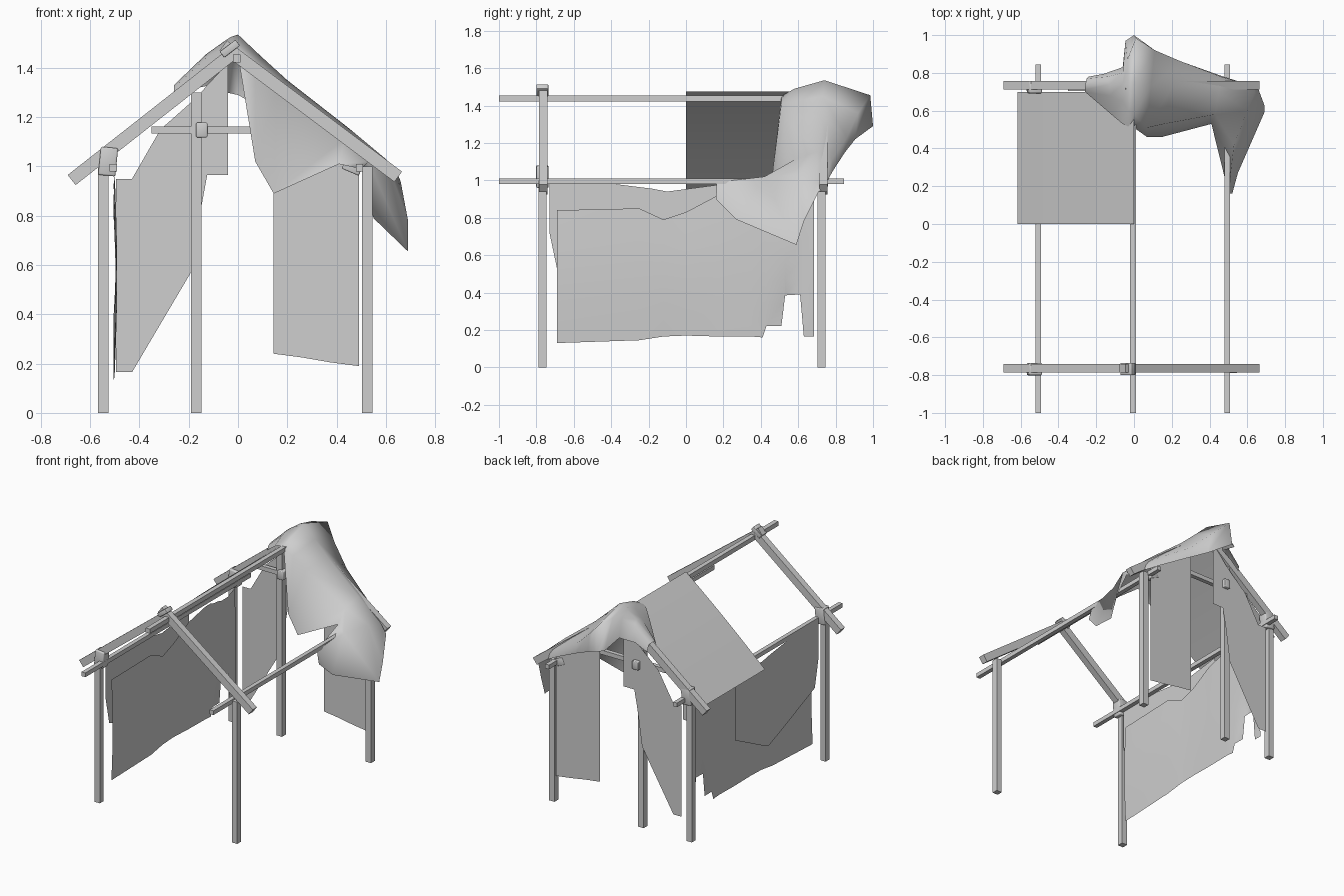
import bpy
import math
from mathutils import Vector

default = bpy.data.objects.get("Cube")
if default:
    bpy.data.objects.remove(default, do_unlink=True)

grey = bpy.data.materials.new("weathered_grey")
grey.use_nodes = True
colour = (0.62, 0.62, 0.62, 1)
grey.diffuse_color = colour
grey.node_tree.nodes["Principled BSDF"].inputs["Base Color"].default_value = colour


def make_object(name, verts, faces, smooth=False):
    mesh = bpy.data.meshes.new(name)
    mesh.from_pydata([tuple(v) for v in verts], [], faces)
    mesh.materials.append(grey)
    for poly in mesh.polygons:
        poly.use_smooth = smooth
    obj = bpy.data.objects.new(name, mesh)
    bpy.context.collection.objects.link(obj)
    return obj


def beam(name, start, end, width, depth=None):
    """Square timber running between two points."""
    start, end = Vector(start), Vector(end)
    turn = (end - start).to_track_quat('Z', 'Y')
    a, b = width / 2, (depth or width) / 2
    ring = [(-a, -b, 0), (a, -b, 0), (a, b, 0), (-a, b, 0)]
    verts = [p + turn @ Vector(c) for p in (start, end) for c in ring]
    faces = [(3, 2, 1, 0), (4, 5, 6, 7)]
    faces += [(i, (i + 1) % 4, 4 + (i + 1) % 4, 4 + i) for i in range(4)]
    return make_object(name, verts, faces)


def lashing(name, centre, size, tilt=0):
    """Rounded binding around a joint."""
    x, y, z = (s / 2 for s in size)
    obj = beam(name, (0, 0, -z), (0, 0, z), x * 2, y * 2)
    obj.location = centre
    obj.rotation_euler.y = tilt
    bevel = obj.modifiers.new("rounding", 'BEVEL')
    bevel.width = min(x, y, z) * 0.2
    bevel.segments = 2
    for poly in obj.data.polygons:
        poly.use_smooth = True
    return obj


def sheet(name, rows):
    """Smooth cloth lofted through rows of equal length."""
    n = len(rows[0])
    verts = [p for row in rows for p in row]
    faces = [(i * n + j, i * n + j + 1, (i + 1) * n + j + 1, (i + 1) * n + j)
             for i in range(len(rows) - 1) for j in range(n - 1)]
    return make_object(name, verts, faces, True)


def hanging(name, stations, place, steps=6):
    """Cloth panel; each station gives position, lower hem and upper hem."""
    rows = []
    for u, low, high in stations:
        rows.append([place(u, low + (high - low) * k / steps, k / steps)
                     for k in range(steps + 1)])
    return sheet(name, rows)


FRONT, BACK = -0.768, 0.725

# Upright posts
beam("front_right_post", (-0.547, FRONT, 0), (-0.547, FRONT, 1.0), 0.042)
beam("front_left_post", (0.525, FRONT, 0), (0.525, FRONT, 1.0), 0.042)
beam("back_right_post", (-0.547, BACK, 0), (-0.547, BACK, 1.0), 0.042)
beam("back_left_post", (0.525, BACK, 0), (0.525, BACK, 1.0), 0.042)
beam("back_middle_post", (-0.17, BACK, 0), (-0.17, BACK, 1.3), 0.042)

# Long roof timbers
beam("ridge_beam", (-0.005, -1, 1.438), (-0.005, 0.845, 1.438), 0.032)
for side, x in (("right", -0.507), ("left", 0.493)):
    beam(side + "_eave_beam", (x, -1, 0.995), (x, 0.845, 0.995), 0.03)

# Crossed rafters at both ends, and the rear tie beam
for end, y in (("front", FRONT + 0.005), ("back", 0.735)):
    beam(end + "_right_rafter", (-0.675, y, 0.945), (0, y, 1.475), 0.045, 0.052)
    beam(end + "_left_rafter", (0.65, y, 0.958), (-0.06, y, 1.49), 0.045, 0.052)
beam("back_tie_beam", (-0.35, 0.72, 1.148), (0.36, 0.72, 1.148), 0.03)

# Bindings at the joints
lashing("front_corner_lashing", (-0.527, FRONT, 1.02), (0.07, 0.066, 0.115), 0.1)
lashing("back_corner_lashing", (-0.527, BACK, 1.02), (0.07, 0.066, 0.115), 0.1)
lashing("ridge_lashing", (-0.033, FRONT, 1.478), (0.08, 0.064, 0.03), -0.65)
lashing("back_left_lashing", (0.465, BACK, 1.0), (0.075, 0.06, 0.05), 0.4)
lashing("tie_lashing", (-0.147, 0.73, 1.148), (0.046, 0.1, 0.06))

# Roof cloth over one slope, with a slight sag
roof_rows = []
for i in range(9):
    t = i / 8
    x = -0.617 * t
    sag = 0.01 * math.sin(math.pi * t)
    roof_rows.append([(x, 0.7 * k / 4, 1.475 - 0.525 * t + sag) for k in range(5)])
sheet("roof_cloth", roof_rows)

# Torn side wall cloth
wall = [(-0.69, 0.13, 0.84), (-0.25, 0.145, 0.85), (-0.12, 0.165, 0.79),
        (0, 0.17, 0.83), (0.17, 0.165, 0.92), (0.35, 0.165, 0.96),
        (0.41, 0.16, 0.96), (0.43, 0.22, 0.95), (0.51, 0.22, 0.94),
        (0.53, 0.385, 0.93), (0.61, 0.39, 0.93), (0.63, 0.165, 0.94),
        (0.685, 0.165, 0.96)]
hanging("side_wall_cloth", wall,
        lambda u, z, t: (-0.503 + 0.01 * math.sin(math.pi * t) - 0.003 * math.cos(9 * u), u, z))

# Outer flap folded over the eave
flap = [(-0.73, 0.72, 0.985), (-0.69, 0.53, 0.985), (-0.38, 0.4, 0.98),
        (-0.18, 0.32, 0.955), (-0.1, 0.35, 0.94), (0.2, 0.5, 0.98)]
hanging("side_outer_flap", flap, lambda u, z, t: (-0.523, u, z))

# Rear panels
rear_right = [(-0.495, 0.165, 0.95), (-0.43, 0.165, 0.95), (-0.315, 0.36, 1.15),
              (-0.185, 0.58, 1.265), (-0.15, 0.83, 1.3), (-0.125, 0.965, 1.33),
              (-0.04, 0.965, 1.42)]
hanging("rear_right_cloth", rear_right, lambda u, z, t: (u, 0.755, z))
rear_left = [(0.145, 0.24, 1.32), (0.26, 0.225, 1.22), (0.375, 0.205, 1.13),
             (0.49, 0.19, 1.04)]
hanging("rear_left_cloth", rear_left, lambda u, z, t: (u, 0.752, z))

# Draped cover over the rear gable: each row runs from front hem to back hem
drape = [
    [(-.26, .70, 1.29), (-.26, .71, 1.32), (-.26, .73, 1.33), (-.25, .77, 1.32), (-.24, .78, 1.27)],
    [(-.12, .58, 1.4), (-.13, .68, 1.44), (-.13, .74, 1.455), (-.14, .78, 1.43), (-.16, .795, 1.32)],
    [(-.06, .53, 1.44), (-.06, .65, 1.48), (-.06, .74, 1.505), (-.06, .8, 1.47), (-.06, .83, 1.34)],
    [(-.03, .515, 1.45), (-.03, .6, 1.485), (-.03, .74, 1.525), (-.035, .87, 1.49), (-.045, .97, 1.3)],
    [(.0, .51, 1.45), (0, .58, 1.49), (0, .74, 1.535), (.01, .985, 1.455), (0, 1, 1.29)],
    [(.07, .46, 1.02), (.07, .51, 1.41), (.09, .73, 1.45), (.11, .92, 1.36), (.13, .905, 1.22)],
    [(.145, .46, .89), (.16, .53, 1.33), (.2, .72, 1.35), (.25, .86, 1.23), (.27, .85, 1.15)],
    [(.41, .53, 1.01), (.43, .58, 1.11), (.45, .7, 1.155), (.46, .78, 1.11), (.46, .785, 1.05)],
    [(.5, .165, .99), (.53, .42, 1.02), (.6, .6, 1.03), (.64, .7, .99), (.63, .73, .95)],
    [(.52, .16, .9), (.55, .27, .79), (.69, .59, .655), (.69, .63, .78), (.66, .71, .94)],
]
sheet("gable_drape", drape)
